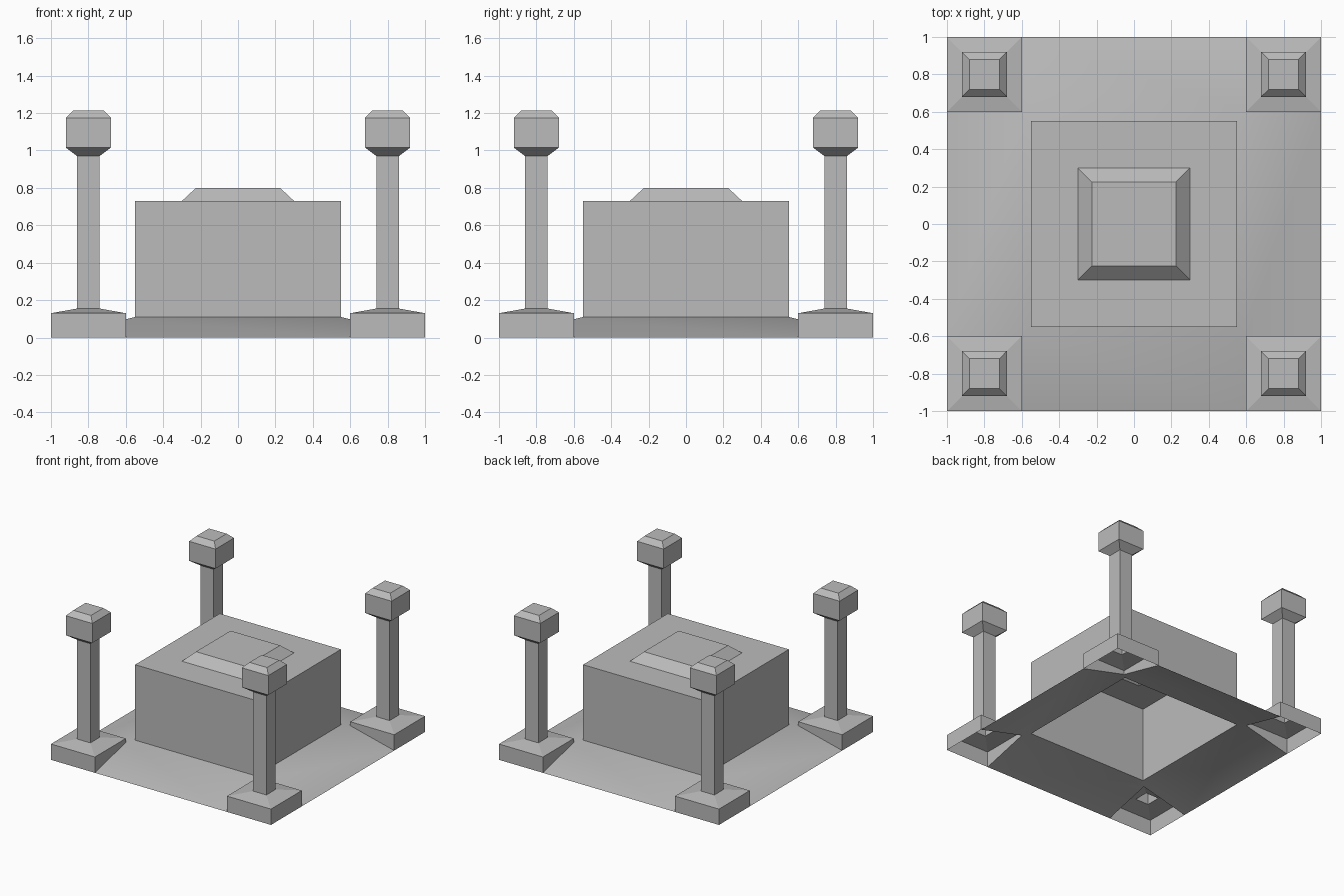
import bpy

# Remove the default object
cube = bpy.data.objects.get("Cube")
if cube:
    bpy.data.objects.remove(cube, do_unlink=True)

GREY = (0.5, 0.5, 0.5, 1.0)
mat = bpy.data.materials.new("plain grey")
mat.use_nodes = True
mat.diffuse_color = GREY
bsdf = next(n for n in mat.node_tree.nodes if n.type == 'BSDF_PRINCIPLED')
bsdf.inputs["Base Color"].default_value = GREY
bsdf.inputs["Roughness"].default_value = 0.8

EDGE, FOOT, BODY, LIP = 1.0, 0.6, 0.55, 0.11
SIGNS = [(-1, -1), (1, -1), (1, 1), (-1, 1)]   # counter-clockwise corners


def skirt_height(r):
    return LIP * (EDGE - r) / (EDGE - BODY)


def add_mesh(name, verts, faces, smooth=False):
    me = bpy.data.meshes.new(name)
    me.from_pydata(verts, [], faces)
    me.materials.append(mat)
    for p in me.polygons:
        p.use_smooth = smooth
    me.update()
    ob = bpy.data.objects.new(name, me)
    bpy.context.collection.objects.link(ob)
    return ob


def square_loft(name, profile, cx=0.0, cy=0.0):
    """Square rings (half width, z) joined upward, open below, closed on top."""
    verts = [(cx + sx * h, cy + sy * h, z) for h, z in profile for sx, sy in SIGNS]
    faces = []
    for ring in range(len(profile) - 1):
        a = ring * 4
        for i in range(4):
            j = (i + 1) % 4
            faces.append((a + i, a + j, a + 4 + j, a + 4 + i))
    faces.append(tuple(range(len(verts) - 4, len(verts))))
    return add_mesh(name, verts, faces)


# Sloping skirt, notched at the corners for the posts
verts, faces = [], []
for sx, sy in SIGNS:
    n = len(verts)
    verts += [(sx * (EDGE if sy * sx > 0 else FOOT), sy * (FOOT if sy * sx > 0 else EDGE), 0),
              (sx * (FOOT if sy * sx > 0 else EDGE), sy * (EDGE if sy * sx > 0 else FOOT), 0),
              (sx * FOOT, sy * FOOT, skirt_height(FOOT)),
              (sx * BODY, sy * BODY, LIP)]
for i in range(4):
    a, b = i * 4, (i + 1) % 4 * 4
    # last outer point of this corner, first outer point of the next
    faces.append((a + 1, b, b + 2, b + 3, a + 3, a + 2))
add_mesh("base_skirt", verts, faces, smooth=True)

# Central block with its raised, chamfered lid
square_loft("central_block", [(BODY, LIP), (BODY, 0.73), (0.3, 0.73), (0.225, 0.8)])

# Corner posts: foot, shaft and chamfered cap in one shell
POST = [(0.2, 0.0), (0.2, 0.13), (0.06, 0.155), (0.06, 0.97),
        (0.12, 1.015), (0.12, 1.175), (0.08, 1.215)]
NAMES = ["front_right_post", "front_left_post", "back_left_post", "back_right_post"]
for name, (sx, sy) in zip(NAMES, SIGNS):
    post = square_loft(name, POST, sx * 0.8, sy * 0.8)
    # the inner foot corner rests on the skirt
    inner = min(post.data.vertices[:4], key=lambda v: abs(v.co.x) + abs(v.co.y))
    inner.co.z = skirt_height(FOOT)
